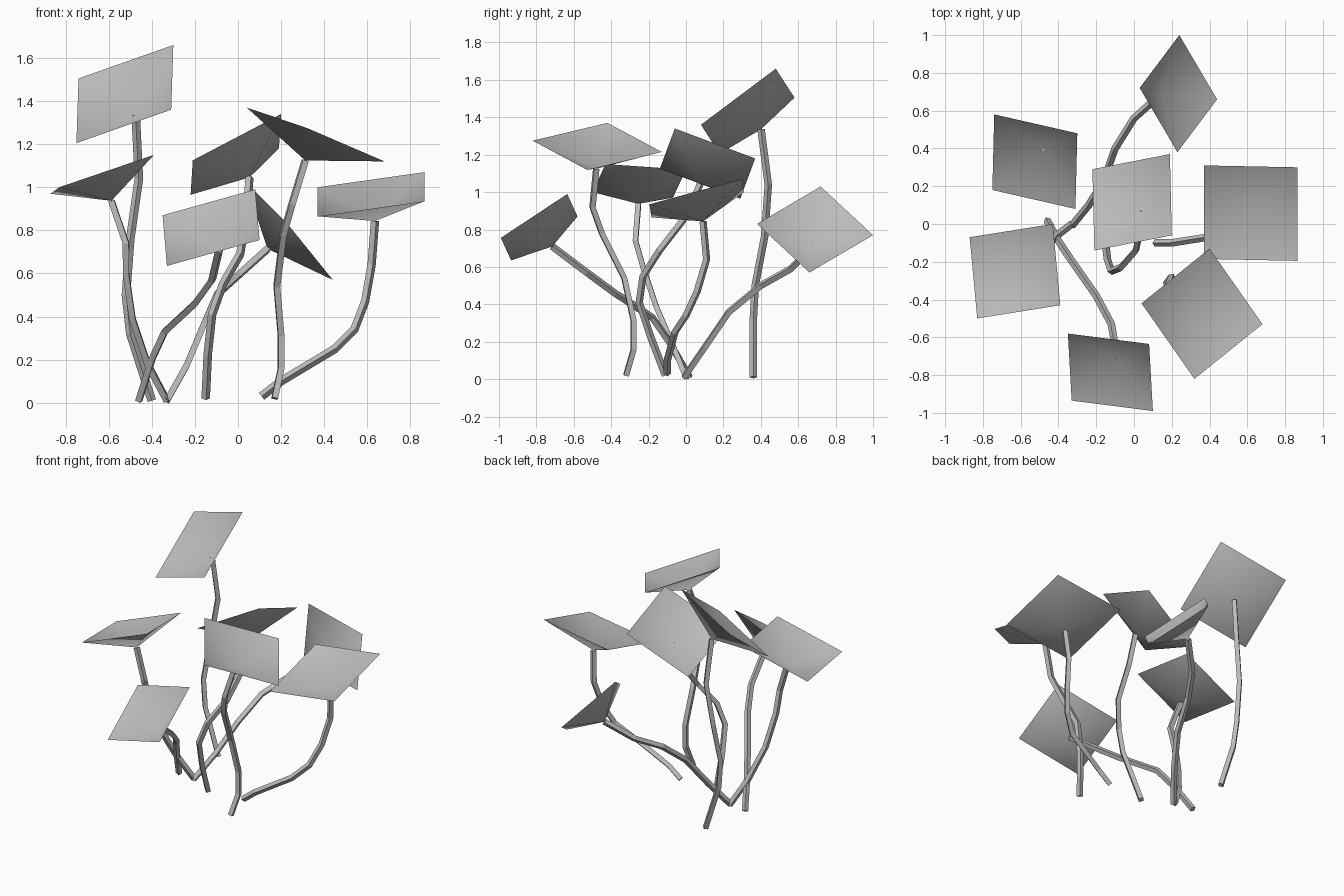
import bpy
import bmesh
from mathutils import Vector

cube = bpy.data.objects.get("Cube")
if cube:
    bpy.data.objects.remove(cube, do_unlink=True)

BLOOM_DEPTH = 0.13
STEM_RADIUS = 0.02


def flat_material(name, colour):
    mat = bpy.data.materials.new(name)
    mat.use_nodes = True
    mat.diffuse_color = colour
    mat.node_tree.nodes["Principled BSDF"].inputs["Base Color"].default_value = colour
    return mat


grey = flat_material("plain grey", (0.5, 0.5, 0.5, 1))


def add_object(name, mesh, smooth):
    mesh.materials.clear()
    mesh.materials.append(grey)
    mesh.polygons.foreach_set("use_smooth", [smooth] * len(mesh.polygons))
    obj = bpy.data.objects.new(name, mesh)
    bpy.context.collection.objects.link(obj)
    return obj


def build_bloom(name, first, second, third):
    """Square sheet whose middle is pulled down to a point; returns that point."""
    a, b, c = Vector(first), Vector(second), Vector(third)
    d = a + c - b
    normal = (b - a).cross(c - b).normalized()
    corners = [a, b, c, d]
    if normal.z < 0:
        normal.negate()
        corners.reverse()
    tip = (a + c) / 2 - normal * BLOOM_DEPTH
    bm = bmesh.new()
    rim = [bm.verts.new(p) for p in corners]
    centre = bm.verts.new(tip)
    for i, vert in enumerate(rim):
        bm.faces.new((vert, rim[(i + 1) % len(rim)], centre))
    mesh = bpy.data.meshes.new(name)
    bm.to_mesh(mesh)
    bm.free()
    add_object(name, mesh, True)
    return tip


def build_stem(name, path):
    """Thin four-sided tube along a bent path."""
    curve = bpy.data.curves.new(name + "_path", "CURVE")
    curve.dimensions = "3D"
    curve.bevel_depth = STEM_RADIUS
    curve.bevel_resolution = 0
    curve.use_fill_caps = True
    spline = curve.splines.new("POLY")
    spline.points.add(len(path) - 1)
    for point, co in zip(spline.points, path):
        point.co = (*co, 1)
    helper = bpy.data.objects.new(name + "_path", curve)
    bpy.context.collection.objects.link(helper)
    bpy.context.view_layer.update()
    graph = bpy.context.evaluated_depsgraph_get()
    mesh = bpy.data.meshes.new_from_object(helper.evaluated_get(graph))
    bpy.data.objects.remove(helper, do_unlink=True)
    add_object(name, mesh, False)


def build_flower(place, corners, stem):
    tip = build_bloom(place + "_bloom", *corners)
    build_stem(place + "_stem", [Vector(p) for p in stem] + [tip])


# Tall flower at the back right
build_flower(
    "tall_back",
    corners=[(-.74, .58, 1.505), (-.3, .48, 1.66), (-.31, .08, 1.36)],
    stem=[(-.4, .36, .01), (-.5, .36, .32), (-.52, .37, .5),
          (-.5, .42, .76), (-.46, .44, 1.04)],
)

# Flower on the right side
build_flower(
    "right_side",
    corners=[(-.87, -.07, .97), (-.43, 0, 1.12), (-.39, -.43, 1.15)],
    stem=[(-.33, 0, .01), (-.42, -.07, .18), (-.49, -.16, .39),
          (-.52, -.23, .6), (-.52, -.27, .74)],
)

# Low flower leaning to the front
build_flower(
    "low_front",
    corners=[(-.35, -.58, .87), (.08, -.635, .99), (.1, -.99, .755)],
    stem=[(-.46, .02, .01), (-.4, -.09, .2), (-.34, -.18, .33),
          (-.2, -.38, .46), (-.12, -.53, .57)],
)

# Middle flower
build_flower(
    "middle",
    corners=[(-.22, .29, .965), (.19, .37, 1.18), (.2, -.06, 1.34)],
    stem=[(-.15, -.11, .02), (-.14, -.19, .23), (-.12, -.25, .41),
          (-.07, -.23, .55), (.01, -.14, .69), (.04, 0, .87)],
)

# Low flower leaning to the back
build_flower(
    "low_back",
    corners=[(.24, 1, .77), (.44, .66, .57), (.23, .38, .83)],
    stem=[(-.33, -.01, .01), (-.24, .1, .17), (-.16, .23, .36),
          (-.1, .4, .5), (0, .56, .59)],
)

# Flower on the left side
build_flower(
    "left_side",
    corners=[(.37, .31, 1), (.865, .3, 1.07), (.865, -.195, .935)],
    stem=[(.11, -.1, .03), (.2, -.1, .1), (.45, -.06, .25), (.54, 0, .34),
          (.59, .06, .47), (.62, .11, .64)],
)

# Tall flower at the front left
build_flower(
    "tall_front",
    corners=[(.4, -.13, 1.215), (.68, -.53, 1.12), (.32, -.82, 1.275)],
    stem=[(.17, -.32, .02), (.2, -.28, .16), (.2, -.28, .31),
          (.18, -.33, .54), (.21, -.45, .78), (.25, -.5, .92)],
)
